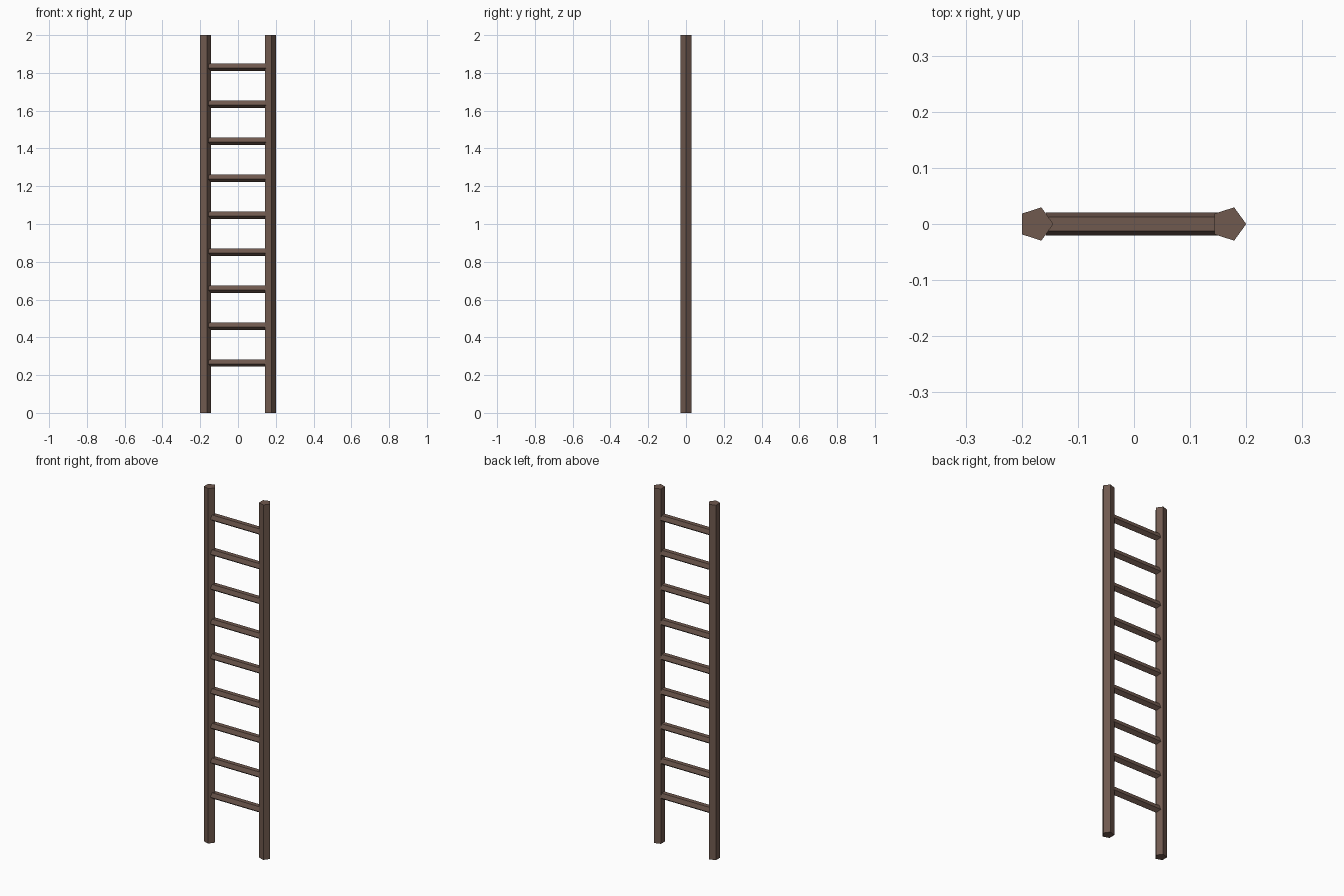
import bpy, math
from mathutils import Matrix

if "Cube" in bpy.data.objects:
    bpy.data.objects.remove(bpy.data.objects["Cube"])

wood = bpy.data.materials.new("brown_wood")
wood.diffuse_color = (0.16, 0.10, 0.077, 1.0)
wood.use_nodes = True
wood.node_tree.nodes["Principled BSDF"].inputs["Base Color"].default_value = wood.diffuse_color


def pentagon_bar(name, a, b, section):
    """Five-sided prism from a to b; section = five offsets around the axis."""
    verts = [tuple(p[i] + o[i] for i in range(3)) for p in (a, b) for o in section]
    faces = [(i, (i + 1) % 5, 5 + (i + 1) % 5, 5 + i) for i in range(5)]
    faces += [(4, 3, 2, 1, 0), (5, 6, 7, 8, 9)]
    mesh = bpy.data.meshes.new(name)
    mesh.from_pydata(verts, [], faces)
    mesh.materials.append(wood)
    obj = bpy.data.objects.new(name, mesh)
    bpy.context.collection.objects.link(obj)
    return obj


angles = [2 * math.pi * i / 5 for i in range(5)]

# Upright posts: both have a corner pointing to +x
R = 0.0312
post = [(R * math.cos(t), R * math.sin(t), 0) for t in angles]
for name, x in (("left_post", -0.1748), ("right_post", 0.1688)):
    pentagon_bar(name, (x, 0, 0), (x, 0, 2), post)

# Rungs: flat side up, corner pointing down
r = 0.0216
rung = [(0, r * math.sin(t), -r * math.cos(t)) for t in angles]
# order the section so the faces point outward along +x
rung = rung if (rung[0][1] * rung[1][2] - rung[0][2] * rung[1][1]) > 0 else rung[::-1]
for i in range(9):
    z = 0.266 + i * 0.1957
    pentagon_bar(f"rung_{i + 1}", (-0.157, 0, z), (0.157, 0, z), rung)
